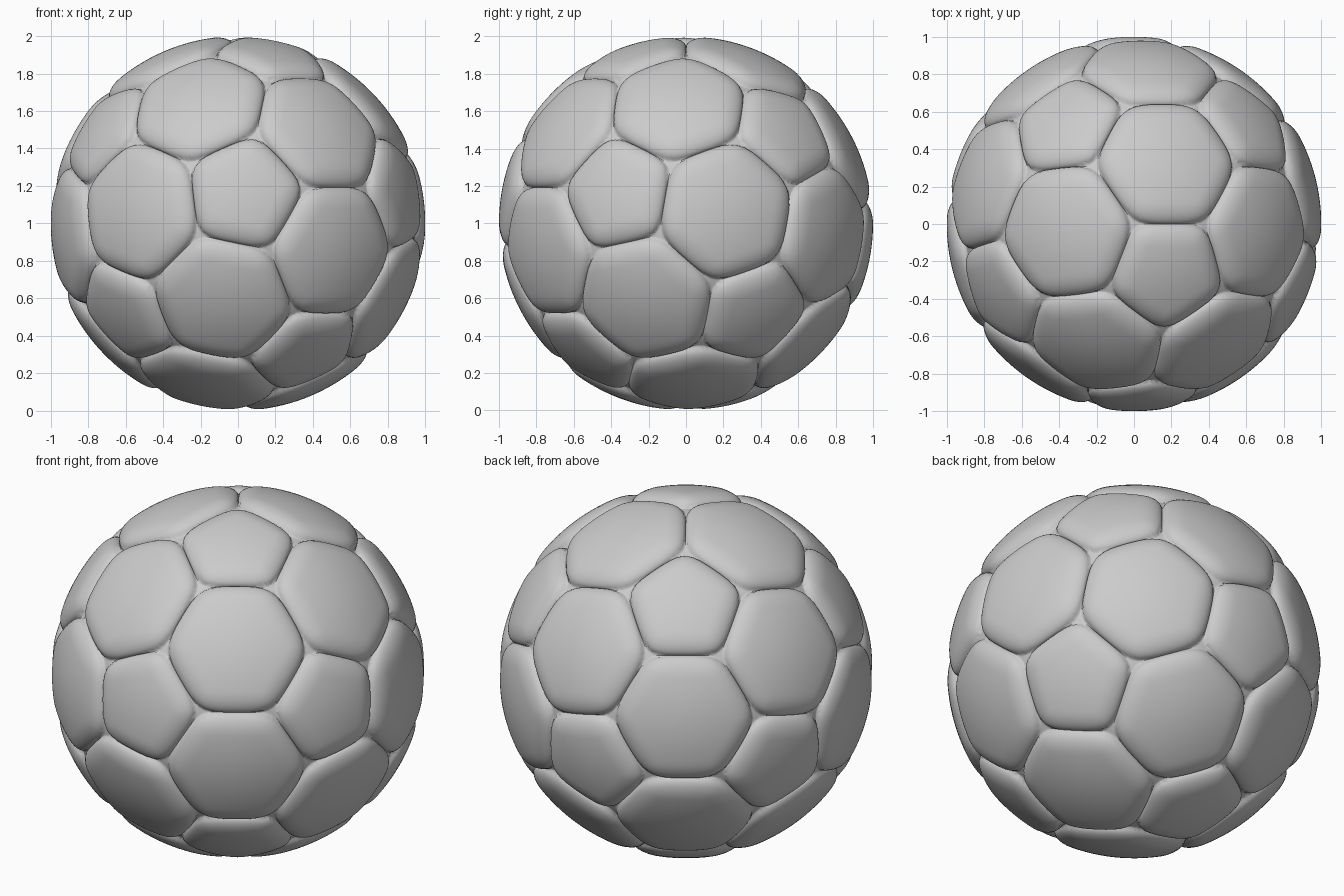
import bpy, math
from mathutils import Vector, Matrix

if "Cube" in bpy.data.objects:
    bpy.data.objects.remove(bpy.data.objects["Cube"])

SEAM_DEPTH = 0.05    # how far the seams sink below the ball surface
SEAM_WIDTH = 0.12    # width of the rounded shoulder of each panel
RINGS, SEGS = 24, 12

# Icosahedron: its corners become pentagons, its triangles become hexagons
g = (1 + math.sqrt(5)) / 2
ico = []
for a in (-1, 1):
    for b in (-g, g):
        ico += [Vector((0, a, b)), Vector((a, b, 0)), Vector((b, 0, a))]


def near(i, j):
    return i != j and abs((ico[i] - ico[j]).length - 2) < 0.01


def ordered(pts):
    """Unit corner points sorted counter-clockwise round their centre."""
    c = sum(pts, Vector()).normalized()
    u = (pts[0] - c * pts[0].dot(c)).normalized()
    v = c.cross(u)
    return sorted((p.normalized() for p in pts),
                  key=lambda p: math.atan2(p.dot(v), p.dot(u)))


n = range(12)
pentagons = [ordered([ico[i].lerp(ico[j], 1 / 3) for j in n if near(i, j)]) for i in n]
hexagons = []
for i in n:
    for j in range(i):
        for k in range(j):
            if near(i, j) and near(j, k) and near(i, k):
                t = (i, j, k)
                hexagons.append(ordered([ico[a].lerp(ico[b], 1 / 3)
                                         for a in t for b in t if a != b]))

# Turn the ball: one seam corner on top, one pentagon edge along +x
z = pentagons[0][0]
q = pentagons[0][-1]
x = (q - z * q.dot(z)).normalized()
turn = Matrix((x, z.cross(x), z))


def add_panel(corners, verts, faces):
    """A domed panel made of rings, sinking in a round shoulder at its edges."""
    corners = [turn @ p for p in corners]
    m = len(corners)
    c = sum(corners, Vector()) / m
    walls = [corners[i].cross(corners[(i + 1) % m]).normalized() for i in range(m)]

    def surface(p):
        p = p.normalized()
        s = 0
        for w in walls:
            d = math.asin(max(-1, min(1, p.dot(w))))
            s += min(1, max(0, 1 - d / SEAM_WIDTH)) ** 3
        u = min(1, s ** (1 / 3))
        return p * (1 - SEAM_DEPTH * (1 - math.sqrt(max(0, 1 - u * u)))) + Vector((0, 0, 1))

    rim = []
    for i in range(m):
        for k in range(SEGS):
            f = 0.5 - 0.5 * math.cos(math.pi * k / SEGS)   # denser at the corners
            rim.append(corners[i].lerp(corners[(i + 1) % m], f))
    base, count = len(verts), len(rim)
    verts.append(surface(c))
    for r in range(1, RINGS + 1):
        f = math.sin(r / RINGS * math.pi / 2)              # denser at the seam
        verts.extend(surface(c.lerp(p, f)) for p in rim)
    for k in range(count):
        k2 = (k + 1) % count
        faces.append((base, base + 1 + k, base + 1 + k2))
        for r in range(RINGS - 1):
            a = base + 1 + r * count
            faces.append((a + k, a + count + k, a + count + k2, a + k2))


def build(name, panels):
    verts, faces = [], []
    for p in panels:
        add_panel(p, verts, faces)
    me = bpy.data.meshes.new(name)
    me.from_pydata(verts, [], faces)
    me.polygons.foreach_set("use_smooth", [True] * len(faces))
    me.update()
    bpy.context.collection.objects.link(bpy.data.objects.new(name, me))


# The twelve pentagon and twenty hexagon panels of the ball
build("pentagon_panels", pentagons)
build("hexagon_panels", hexagons)
